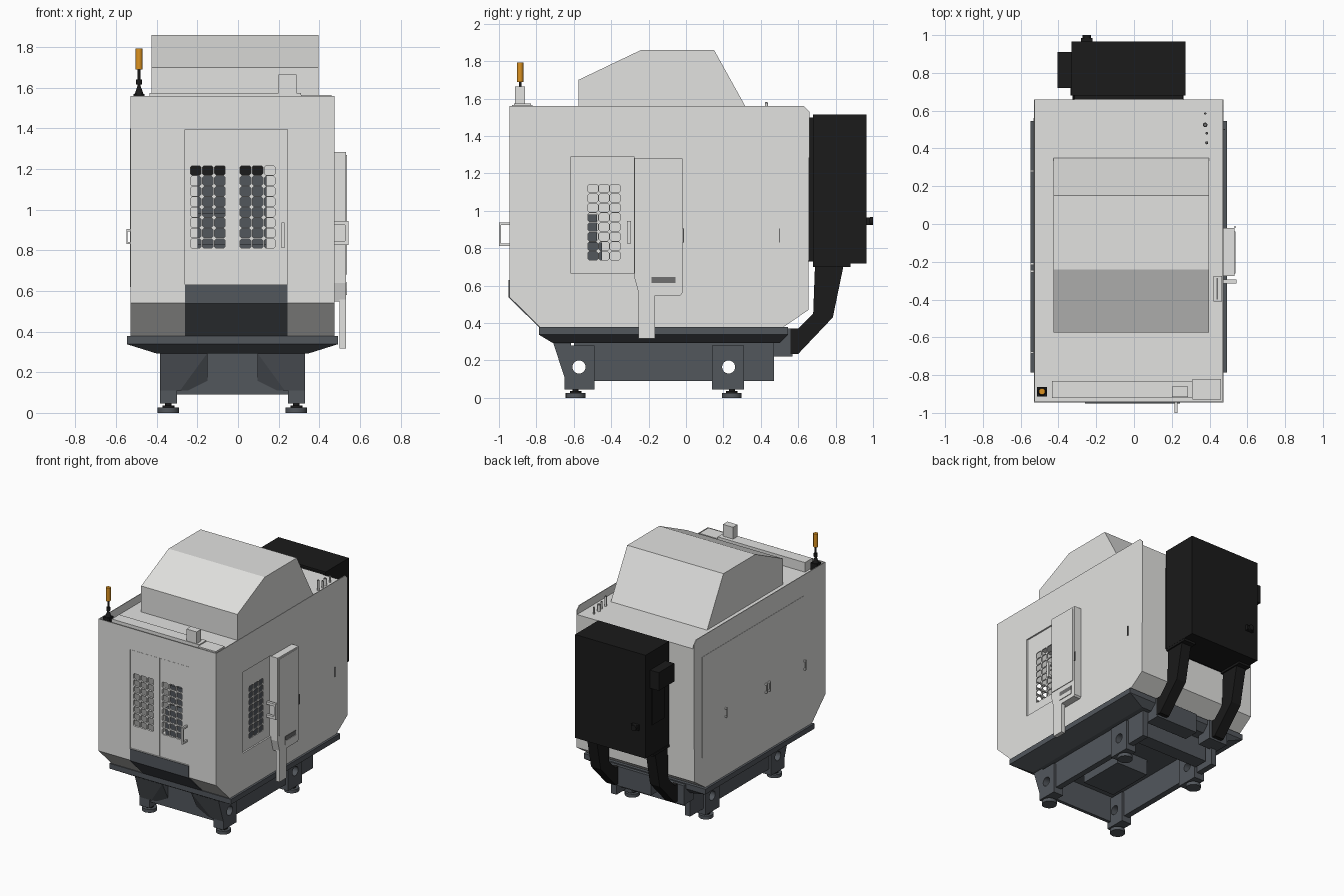
import bpy, bmesh, math
from mathutils import Vector, Matrix

if "Cube" in bpy.data.objects:
    bpy.data.objects.remove(bpy.data.objects["Cube"])


def material(name, rgb):
    m = bpy.data.materials.new(name)
    m.diffuse_color = (*rgb, 1)
    m.use_nodes = True
    m.node_tree.nodes["Principled BSDF"].inputs["Base Color"].default_value = m.diffuse_color
    return m


GREY = material("light grey paint", (0.76, 0.76, 0.745))
SLATE = material("slate casting", (0.085, 0.095, 0.108))
BLACK = material("black paint", (0.0105, 0.0105, 0.0105))
ORANGE = material("orange lamp", (0.72, 0.29, 0.015))
MID = material("mid grey", (0.16, 0.16, 0.16))


def finish(name, bm, mat):
    bmesh.ops.recalc_face_normals(bm, faces=bm.faces[:])
    me = bpy.data.meshes.new(name)
    bm.to_mesh(me)
    bm.free()
    me.materials.append(mat)
    ob = bpy.data.objects.new(name, me)
    bpy.context.collection.objects.link(ob)
    return ob


def extrude(bm, ring, vec):
    """Solid between a planar ring of points and its shifted copy."""
    a = [bm.verts.new(p) for p in ring]
    b = [bm.verts.new(Vector(p) + Vector(vec)) for p in ring]
    n = len(ring)
    bm.faces.new(a)
    bm.faces.new(b[::-1])
    for i in range(n):
        bm.faces.new((a[i], a[(i + 1) % n], b[(i + 1) % n], b[i]))


def prism(name, yz, x0, x1, mat):
    bm = bmesh.new()
    extrude(bm, [(x0, y, z) for y, z in yz], (x1 - x0, 0, 0))
    return finish(name, bm, mat)


def box(name, x0, x1, y0, y1, z0, z1, mat):
    return prism(name, [(y0, z0), (y1, z0), (y1, z1), (y0, z1)], x0, x1, mat)


def cone(name, c, r0, r1, h, mat, axis="Z", n=24):
    """Cylinder or cone that starts at c and runs along the axis."""
    bm = bmesh.new()
    rot = {"Z": Matrix(), "X": Matrix.Rotation(math.pi / 2, 4, "Y"),
           "Y": Matrix.Rotation(-math.pi / 2, 4, "X")}[axis]
    m = Matrix.Translation(c) @ rot @ Matrix.Translation((0, 0, h / 2))
    bmesh.ops.create_cone(bm, cap_ends=True, segments=n, radius1=r0,
                          radius2=r1, depth=h, matrix=m)
    ob = finish(name, bm, mat)
    bpy.ops.object.select_all(action="DESELECT")
    bpy.context.view_layer.objects.active = ob
    ob.select_set(True)
    bpy.ops.object.shade_smooth_by_angle(angle=math.radians(40))
    return ob


def bake(ob):
    dg = bpy.context.evaluated_depsgraph_get()
    me = bpy.data.meshes.new_from_object(ob.evaluated_get(dg))
    ob.modifiers.clear()
    ob.data = me


cutters = []


def cut(cutter, *obs):
    cutter.hide_render = True
    cutters.append(cutter)
    for ob in obs:
        m = ob.modifiers.new("cut", "BOOLEAN")
        m.operation, m.solver, m.object = "DIFFERENCE", "EXACT", cutter
        bake(ob)


def handle(name, x, y, z0, z1, out, w=0.014):
    """Square pull handle standing off a wall along 'out'."""
    ox, oy = out
    for part, za, zb, s in (("grip", z0, z1, 0.8), ("top", z1 - w, z1, 0), ("foot", z0, z0 + w, 0)):
        xs = sorted((x + ox * s, x + ox)) if ox else (x - w / 2, x + w / 2)
        ys = sorted((y + oy * s, y + oy)) if oy else (y - w / 2, y + w / 2)
        box(name + "_" + part, *xs, *ys, za, zb, GREY)


# enclosure: hollow sheet metal shell with a sunken roof
ROOF = 1.50
body = prism("enclosure", [(-0.945, 0.54), (-0.78, 0.378), (0.52, 0.378), (0.655, 0.47),
                           (0.66, ROOF), (-0.945, ROOF)], -0.53, 0.475, GREY)
s = body.modifiers.new("sheet", "SOLIDIFY")
s.thickness, s.offset, s.use_even_offset = 0.02, -1, True
bake(body)

# thin rim around the roof, open at the back
for x0, x1 in ((-0.53, -0.524), (0.469, 0.475)):
    prism("roof_side_rim", [(-0.945, ROOF), (0.66, ROOF), (0.66, 1.53), (0.63, 1.56), (-0.945, 1.56)],
          x0, x1, GREY)
box("roof_front_rim", -0.524, 0.469, -0.945, -0.939, ROOF, 1.56, GREY)

# shallow recesses holding the doors and the side panel
cut(box("recess_cutter", -0.26, 0.243, -1.0, -0.935, 0.632, 1.395, GREY), body)
cut(box("recess_cutter", 0.463, 0.52, -0.615, -0.277, 0.665, 1.29, GREY), body)
doors = [box("front_door_left", -0.258, -0.013, -0.941, -0.935, 0.634, 1.392, GREY),
         box("front_door_right", -0.009, 0.241, -0.941, -0.935, 0.634, 1.392, GREY)]

# rounded window cells, cut through doors and shell
HW, HH, C = 0.0262, 0.0225, 0.007
CELL = [(-HW + C, -HH), (HW - C, -HH), (HW, -HH + C), (HW, HH - C),
        (HW - C, HH), (-HW + C, HH), (-HW, HH - C), (-HW, -HH + C)]


def window(u0, z0, place, vec):
    bm = bmesh.new()
    for i in range(3):
        for j in range(8):
            cu, cz = u0 + 0.0595 * i, z0 + 0.0515 * j
            extrude(bm, [place(cu + u, cz + v) for u, v in CELL], vec)
    return finish("window_cutter", bm, GREY)


for u0, door in ((-0.208, doors[0]), (0.037, doors[1])):
    cut(window(u0, 0.833, lambda u, z: (u, -1.0, z), (0, 0.1, 0)), body, door)
cut(window(-0.498, 0.759, lambda u, z: (0.42, u, z), (0.1, 0, 0)), body)

# lower front apron following the sloped front
prism("front_apron", [(-0.949, 0.63), (-0.949, 0.538), (-0.787, 0.378), (-0.78, 0.378),
                      (-0.945, 0.541), (-0.945, 0.63)], -0.26, 0.243, SLATE)

# machinery inside
box("column", -0.2, 0.14, -0.3, 0.4, 0.4, 1.17, SLATE)
box("spindle_carriage", -0.25, 0.13, -0.33, 0.3, 1.17, 1.42, BLACK)
box("work_table", -0.2, 0.14, -0.6, -0.45, 0.4, 0.83, SLATE)
box("fixture", -0.2, -0.02, -0.54, -0.475, 0.83, 0.98, SLATE)

# roof hood, front duct strip and roof fittings
prism("roof_hood", [(-0.575, ROOF), (-0.575, 1.70), (-0.24, 1.86), (0.15, 1.86), (0.35, ROOF)],
      -0.425, 0.397, GREY)
box("roof_strip", -0.435, 0.31, -0.92, -0.83, ROOF, 1.574, GREY)
box("roof_strip_end", 0.31, 0.46, -0.93, -0.82, ROOF, 1.565, GREY)
box("roof_block", 0.2, 0.287, -0.915, -0.86, 1.574, 1.665, GREY)
box("roof_vent", 0.42, 0.465, -0.41, -0.275, ROOF, 1.515, GREY)
box("roof_vent_slot", 0.438, 0.446, -0.40, -0.285, 1.515, 1.518, MID)
for x, y, r, top in ((0.385, 0.43, 0.008, 1.575), (0.385, 0.48, 0.007, 1.55),
                     (0.377, 0.525, 0.012, 1.55), (0.377, 0.585, 0.006, 1.55)):
    cone("roof_pin", (x, y, ROOF), r, r, top - ROOF, GREY, n=12)
    cone("roof_pin_cap", (x, y, top), r, r * 0.7, 0.006, MID, n=12)

# signal lamp
BX, BY = -0.487, -0.887
box("lamp_base", BX - 0.027, BX + 0.027, BY - 0.025, BY + 0.025, ROOF, 1.568, BLACK)
cone("lamp_foot", (BX, BY, 1.568), 0.022, 0.008, 0.04, BLACK)
cone("lamp_stem", (BX, BY, 1.60), 0.007, 0.007, 0.09, BLACK)
cone("lamp_joint", (BX, BY, 1.615), 0.014, 0.014, 0.025, BLACK)
cone("lamp", (BX, BY, 1.69), 0.017, 0.017, 0.103, ORANGE)

# handles and latches
handle("front_handle", 0.222, -0.941, 0.812, 0.938, (0, -0.059))
handle("side_handle", 0.463, -0.305, 0.825, 0.945, (0.08, 0), 0.02)
box("side_door_latch", 0.475, 0.483, 0.497, 0.503, 0.83, 0.905, MID)
box("left_door_front", -0.532, -0.53, -0.68, -0.235, 0.62, 1.4, GREY)
box("left_door_rear", -0.532, -0.53, -0.23, 0.56, 0.62, 1.4, GREY)
for y in (-0.68, -0.25, -0.21, 0.28):
    handle("left_latch", -0.532, y, 0.83, 0.905, (-0.016, 0), 0.012)

# operator panel on the right side
prism("operator_panel", [(-0.25, 0.548), (-0.03, 0.548), (-0.02, 0.56), (-0.02, 1.28),
                         (-0.275, 1.283), (-0.275, 0.64)], 0.475, 0.532, GREY)
box("panel_face", 0.532, 0.537, -0.262, -0.04, 0.68, 1.27, GREY)
box("panel_shelf_shadow", 0.532, 0.535, -0.185, -0.055, 0.613, 0.645, MID)
box("panel_shelf", 0.532, 0.537, -0.185, -0.055, 0.58, 0.611, GREY)
box("panel_arm", 0.5, 0.532, -0.253, -0.165, 0.318, 0.56, GREY)
box("panel_latch", 0.532, 0.538, -0.02, -0.01, 0.83, 0.905, MID)

# electrical cabinet and its cable ducts
box("cabinet", -0.33, 0.273, 0.68, 0.965, 0.717, 1.515, BLACK)
box("cabinet_mount", -0.315, 0.26, 0.655, 0.685, 0.73, 1.5, BLACK)
box("cabinet_side_box", -0.405, -0.33, 0.72, 0.91, 1.24, 1.38, BLACK)
box("cabinet_side_plate", -0.338, -0.33, 0.74, 0.89, 0.95, 1.24, BLACK)
box("cabinet_lock", -0.28, -0.22, 0.965, 0.985, 0.925, 0.965, BLACK)
cone("cabinet_knob", (-0.25, 0.985, 0.945), 0.022, 0.022, 0.015, BLACK, axis="Y")
for x0, x1 in ((0.18, 0.262), (-0.325, -0.243)):
    prism("cable_duct", [(0.69, 0.72), (0.845, 0.72), (0.785, 0.43), (0.6, 0.235), (0.56, 0.235),
                         (0.56, 0.37), (0.60, 0.37), (0.68, 0.45)], x0, x1, BLACK)
    box("duct_collar", x0 - 0.01, x1 + 0.01, 0.68, 0.88, 0.70, 0.72, BLACK)

# base tray with a tapered underside
box("tray", -0.547, 0.492, -0.787, 0.545, 0.338, 0.378, SLATE)
bm = bmesh.new()
rings = [[bm.verts.new((x, y, z)) for x, y in ((a, c), (b, c), (b, d), (a, d))]
         for a, b, c, d, z in ((-0.547, 0.492, -0.787, 0.545, 0.338), (-0.40, 0.345, -0.71, 0.5, 0.292))]
bm.faces.new(rings[0])
bm.faces.new(rings[1])
for i in range(4):
    j = (i + 1) % 4
    bm.faces.new((rings[0][i], rings[0][j], rings[1][j], rings[1][i]))
finish("tray_underside", bm, SLATE)
box("rear_block_right", -0.1, 0.26, 0.45, 0.57, 0.22, 0.37, SLATE)
box("rear_block_left", -0.38, -0.22, 0.45, 0.57, 0.22, 0.37, SLATE)

# side beams, legs with round holes, levelling feet
for side, x0, x1 in (("left", -0.385, -0.30), ("right", 0.245, 0.33)):
    inset = 0.02
    beam = box(side + "_beam", x0 + inset, x1 - inset, -0.6, 0.47, 0.09, 0.3, SLATE)
    for y0, y1, hy in ((-0.65, -0.49, -0.572), (0.14, 0.31, 0.228)):
        leg = box(side + "_leg", x0, x1, y0, y1, 0.045, 0.28, SLATE)
        cut(cone("hole_cutter", (x0 - 0.1, hy, 0.165), 0.035, 0.035, 0.3, SLATE, axis="X"), leg, beam)
        fx, fy = (x0 + x1) / 2, (y0 + y1) / 2 + (-0.02 if y0 < 0 else 0.02)
        cone("foot_pad", (fx, fy, 0), 0.053, 0.053, 0.026, SLATE)
        cone("foot_nut", (fx, fy, 0.026), 0.03, 0.03, 0.01, BLACK)
        cone("foot_stem", (fx, fy, 0.03), 0.016, 0.016, 0.085, BLACK)
for c in cutters:
    bpy.data.objects.remove(c)

# front plate, slanted gussets and cross members under the tray
box("base_front", -0.30, 0.245, -0.64, -0.615, 0.09, 0.3, SLATE)
for xo, xl, xi in ((-0.385, -0.285, -0.15), (0.33, 0.23, 0.095)):
    bm = bmesh.new()
    v = [bm.verts.new(p) for p in ((xo, -0.71, 0.295), (xi, -0.71, 0.295), (xl, -0.65, 0.11), (xo, -0.65, 0.11),
                                   (xo, -0.615, 0.295), (xi, -0.615, 0.295), (xi, -0.615, 0.11), (xo, -0.615, 0.11))]
    for f in ((0, 1, 2, 3), (1, 6, 2), (1, 5, 6), (0, 4, 5, 1), (0, 3, 7, 4), (4, 7, 6, 5), (3, 2, 6, 7)):
        bm.faces.new([v[i] for i in f])
    finish("front_gusset", bm, SLATE)
box("rear_cross_member", -0.31, 0.255, 0.31, 0.42, 0.13, 0.3, SLATE)
box("centre_block", -0.16, 0.11, -0.42, -0.05, 0.17, 0.3, SLATE)
